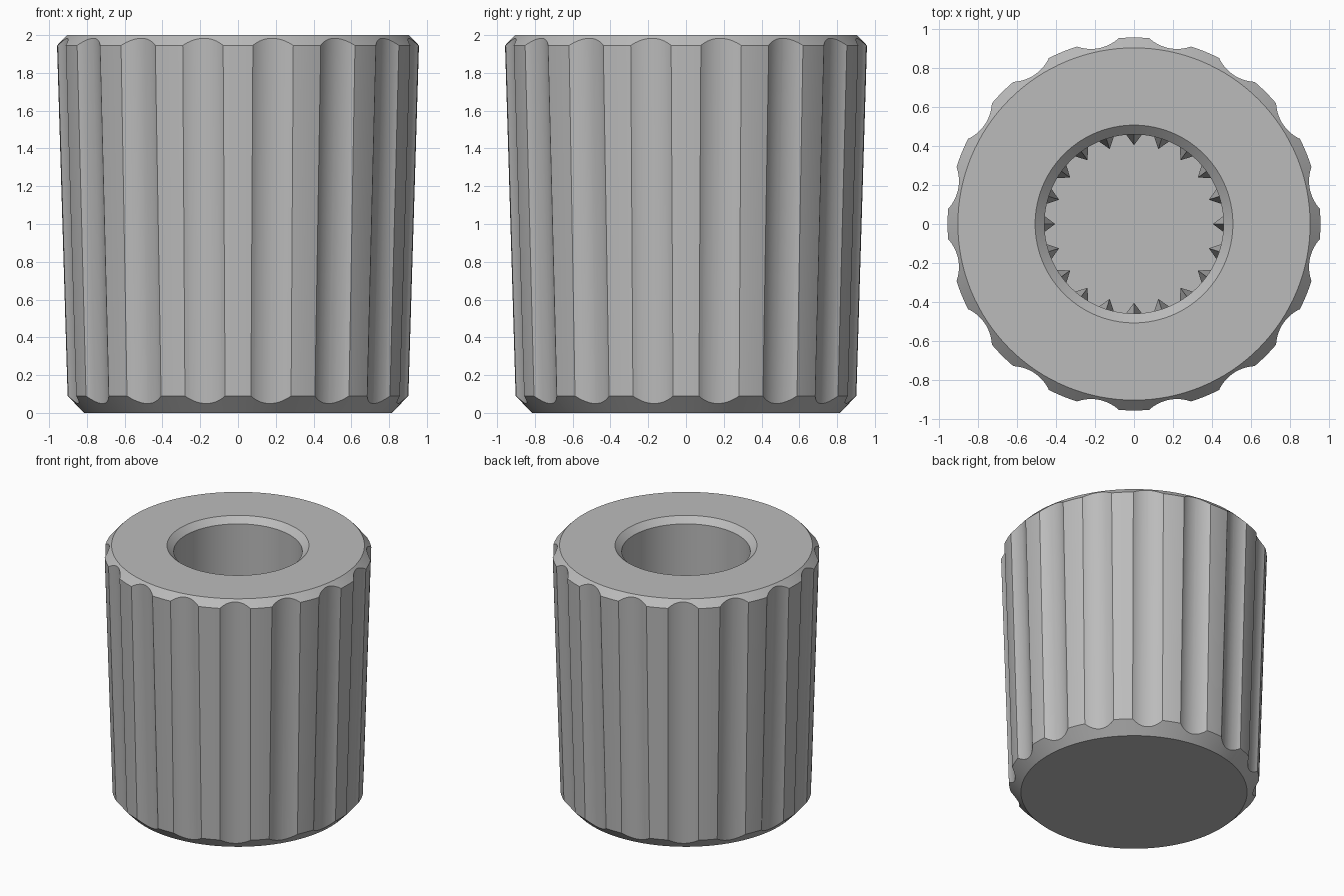
import bpy, bmesh, math
from mathutils import Matrix, Vector

if "Cube" in bpy.data.objects:
    bpy.data.objects.remove(bpy.data.objects["Cube"])

FLUTES, SPLINES = 16, 20
FLOOR = 0.4          # bottom of the shaft hole

grey = bpy.data.materials.new("plain grey")
grey.diffuse_color = (0.5, 0.5, 0.5, 1)
grey.use_nodes = True
grey.node_tree.nodes["Principled BSDF"].inputs["Base Color"].default_value = grey.diffuse_color


def make_object(name, bm):
    bmesh.ops.recalc_face_normals(bm, faces=bm.faces)
    mesh = bpy.data.meshes.new(name)
    bm.to_mesh(mesh)
    bm.free()
    mesh.materials.append(grey)
    obj = bpy.data.objects.new(name, mesh)
    bpy.context.collection.objects.link(obj)
    return obj


def lathe(name, profile, steps=128):
    bm = bmesh.new()
    rings = []
    for r, z in profile:
        rings.append([bm.verts.new((r * math.cos(2 * math.pi * i / steps),
                                    r * math.sin(2 * math.pi * i / steps), z))
                      for i in range(steps)])
    for a, b in zip(rings, rings[1:]):
        for i in range(steps):
            j = (i + 1) % steps
            bm.faces.new((a[i], a[j], b[j], b[i]))
    bm.faces.new(rings[0])
    bm.faces.new(rings[-1])
    return make_object(name, bm)


# Tapered body with bevelled rims and a chamfered blind hole
body = lathe("knob_body", [(0.815, 0), (0.902, 0.09), (0.958, 1.945), (0.905, 2),
                           (0.508, 2), (0.46, 1.955), (0.46, FLOOR)])

# Leaning cylinders that carve the grip flutes
bm = bmesh.new()
radius, depth = 0.205, 0.038
low, high = 0.902 - depth + radius, 0.958 - depth + radius
lean = math.atan2(high - low, 1.855)
for k in range(FLUTES):
    angle = (k + 0.5) * 2 * math.pi / FLUTES
    place = (Matrix.Rotation(angle, 4, 'Z')
             @ Matrix.Translation(((low + high) / 2, 0, 1.0175))
             @ Matrix.Rotation(lean, 4, 'Y'))
    bmesh.ops.create_cone(bm, cap_ends=True, segments=72, radius1=radius,
                          radius2=radius, depth=2.6, matrix=place)
cutter = make_object("flute_cutter", bm)
cutter.hide_render = True
cutter.hide_set(True)

cut = body.modifiers.new("flutes", 'BOOLEAN')
cut.operation = 'DIFFERENCE'
cut.solver = 'EXACT'
cut.use_self = True
cut.object = cutter
bpy.context.view_layer.objects.active = body
body.select_set(True)
bpy.ops.object.modifier_apply(modifier=cut.name)
bpy.data.objects.remove(cutter)
bpy.ops.object.shade_smooth_by_angle(angle=math.radians(15))

# Pointed splines inside the hole, fading into the wall at their upper ends
bm = bmesh.new()
for k in range(SPLINES):
    turn = Matrix.Rotation(k * 2 * math.pi / SPLINES, 3, 'Z')
    low_end = [(0.465, -0.045, FLOOR), (0.405, 0, FLOOR), (0.465, 0.045, FLOOR)]
    mid = [(x, y, 0.95) for x, y, z in low_end]
    a = [bm.verts.new(turn @ Vector(p)) for p in low_end]
    b = [bm.verts.new(turn @ Vector(p)) for p in mid]
    tip = bm.verts.new(turn @ Vector((0.465, 0, 1.2)))
    bm.faces.new(a)
    for i in range(3):
        j = (i + 1) % 3
        bm.faces.new((a[i], a[j], b[j], b[i]))
        bm.faces.new((b[i], b[j], tip))
make_object("hole_splines", bm)
